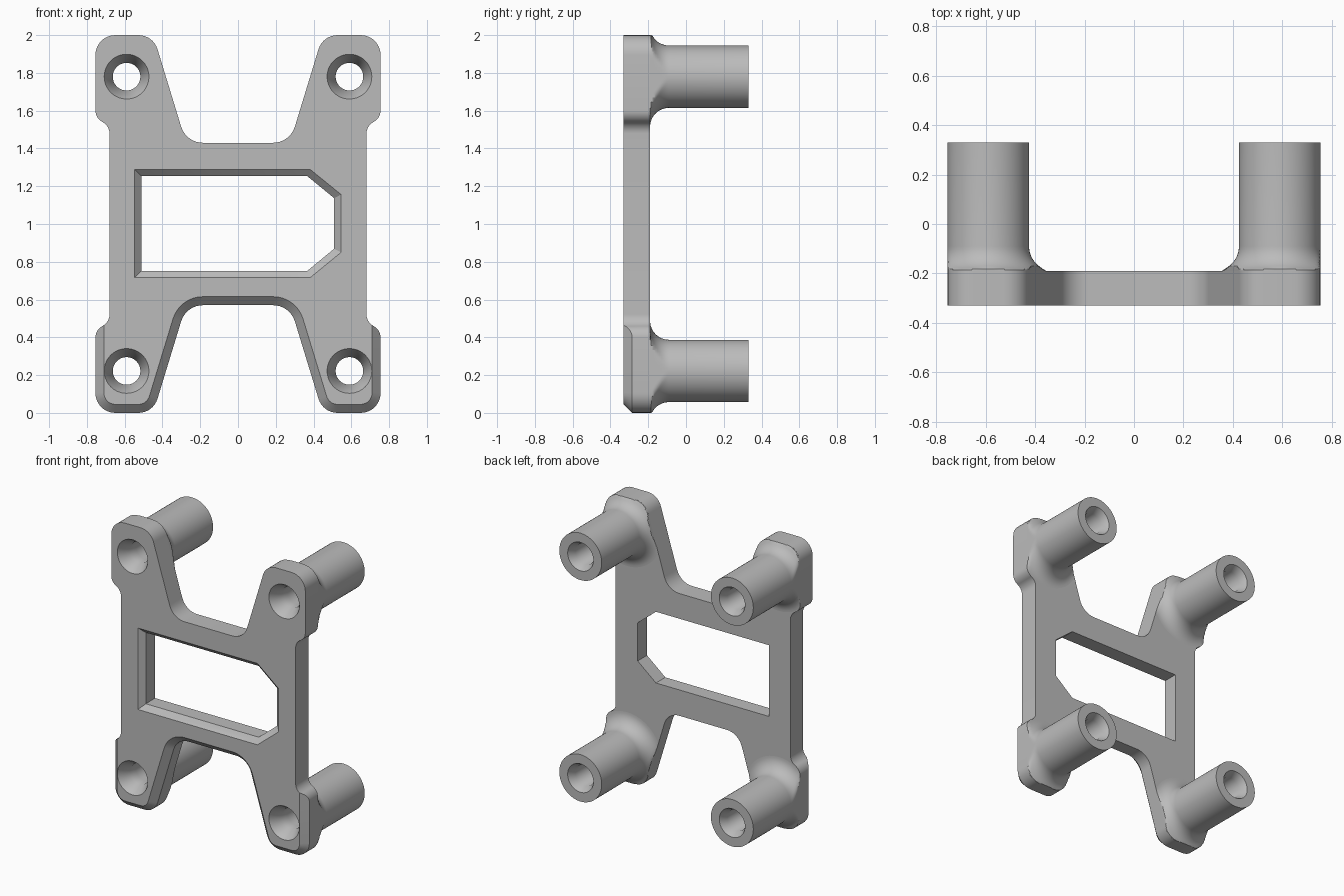
import bpy, bmesh, math
from mathutils import Vector

cube = bpy.data.objects.get("Cube")
if cube:
    bpy.data.objects.remove(cube, do_unlink=True)

FRONT, BACK, TIP = -0.33, -0.19, 0.33
POST_X, POST_R, BORE_R, FLARE = 0.59, 0.165, 0.073, 0.1
CHAMFER = 0.045
SEGMENTS = 64

gray = bpy.data.materials.new("plain gray")
gray.use_nodes = True
gray.diffuse_color = (0.5, 0.5, 0.5, 1)
gray.node_tree.nodes["Principled BSDF"].inputs["Base Color"].default_value = gray.diffuse_color


def make_object(name, bm):
    bmesh.ops.remove_doubles(bm, verts=bm.verts, dist=1e-5)
    bmesh.ops.recalc_face_normals(bm, faces=bm.faces)
    mesh = bpy.data.meshes.new(name)
    bm.to_mesh(mesh)
    bm.free()
    mesh.materials.append(gray)
    obj = bpy.data.objects.new(name, mesh)
    bpy.context.collection.objects.link(obj)
    return obj


def round_corners(corners, steps=8):
    """Closed 2D polygon with an arc at each (x, z, radius) corner."""
    points = []
    for i, (x, z, radius) in enumerate(corners):
        p = Vector((x, z))
        a = (Vector(corners[i - 1][:2]) - p).normalized()
        b = (Vector(corners[(i + 1) % len(corners)][:2]) - p).normalized()
        half = a.angle(b) / 2
        centre = p + (a + b).normalized() * radius / math.sin(half)
        start = p + a * radius / math.tan(half) - centre
        end = p + b * radius / math.tan(half) - centre
        sweep = start.angle(end)
        for k in range(steps + 1):
            t = k / steps
            arc = start * math.sin((1 - t) * sweep) + end * math.sin(t * sweep)
            points.append(centre + arc / math.sin(sweep))
    return points


def bridge(bm, rings, closed=True):
    n = len(rings[0])
    for lower, upper in zip(rings, rings[1:]):
        for i in range(n):
            j = (i + 1) % n
            bm.faces.new((lower[i], lower[j], upper[j], upper[i]))
    if closed:
        bm.faces.new(rings[0])
        bm.faces.new(rings[-1])


def ring(bm, points, y):
    return [bm.verts.new((p[0], y, p[1])) for p in points]


# Plate outline: one quarter, mirrored up-down and left-right
quarter = [(0.275, 1.43, 0.12), (0.449, 2, 0.105), (0.755, 2, 0.105),
           (0.755, 1.56, 0.07), (0.68, 1.52, 0.07)]
right_half = quarter + [(x, 2 - z, r) for x, z, r in reversed(quarter)]
outline = round_corners(right_half + [(-x, z, r) for x, z, r in reversed(right_half)])


def inset_vector(i):
    """Front chamfer offset, only along the lower edge."""
    p = outline[i]
    if p.y > 0.6:
        return Vector((0, 0))
    if abs(p.x) > 0.675 and p.y > 0.39:
        return Vector((-math.copysign(max(0, abs(p.x) - 0.755 + CHAMFER), p.x), 0))
    d1 = (p - outline[i - 1]).normalized()
    d2 = (outline[(i + 1) % len(outline)] - p).normalized()
    n1, n2 = Vector((d1.y, -d1.x)), Vector((d2.y, -d2.x))
    n = (n1 + n2).normalized()
    return n * CHAMFER / n.dot(n1)


# Plate body with chamfered lower front edge
bm = bmesh.new()
insets = [inset_vector(i) for i in range(len(outline))]
back = ring(bm, outline, BACK)
middle = [bm.verts.new((p.x, FRONT + min(v.length, CHAMFER), p.y)) for p, v in zip(outline, insets)]
front = ring(bm, [p + v for p, v in zip(outline, insets)], FRONT)
bridge(bm, [back, middle, front])
plate = make_object("mounting_plate", bm)

# Window cutter with a chamfered front rim
rim = [(-0.547, 0.716), (-0.547, 1.289), (0.382, 1.289),
       (0.546, 1.156), (0.546, 0.85), (0.382, 0.716)]
opening = [(-0.512, 0.752), (-0.512, 1.253), (0.367, 1.253),
           (0.509, 1.137), (0.509, 0.869), (0.367, 0.752)]
flared = [(2 * a[0] - b[0], 2 * a[1] - b[1]) for a, b in zip(rim, opening)]
bm = bmesh.new()
bridge(bm, [ring(bm, flared, FRONT - 0.036), ring(bm, opening, FRONT + 0.036),
            ring(bm, opening, 0)])
cutters = [make_object("window_cutter", bm)]


def circle(cx, cz, radius):
    """Circle points; radius may be a function of direction."""
    points = []
    for k in range(SEGMENTS):
        a = math.tau * k / SEGMENTS
        d = Vector((math.cos(a), math.sin(a)))
        r = radius(d) if callable(radius) else radius
        points.append(Vector((cx, cz)) + d * r)
    return points


def edge_distance(c, d):
    """Distance from c to the plate outline along d."""
    best = 9.0
    for i, q in enumerate(outline):
        p = outline[i - 1]
        e = q - p
        den = d.cross(e)
        if abs(den) < 1e-9:
            continue
        t, s = (p - c).cross(e) / den, (p - c).cross(d) / den
        if t > 0 and -1e-6 <= s <= 1 + 1e-6:
            best = min(best, t)
    return best


def make_post(name, cx, cz):
    """Hollow post whose flared base is trimmed to the plate outline."""
    c = Vector((cx, cz))
    bm = bmesh.new()
    rings = []
    for k in range(13):
        a = math.pi / 2 * k / 12
        flare = POST_R + FLARE * (1 - math.sin(a))
        trim = lambda d: max(POST_R, min(flare, edge_distance(c, d)))
        rings.append(ring(bm, circle(cx, cz, trim), BACK + FLARE * (1 - math.cos(a))))
    for r, y in ((POST_R, TIP), (0.1, TIP), (BORE_R, TIP - 0.05), (BORE_R, BACK)):
        rings.append(ring(bm, circle(cx, cz, r), y))
    bridge(bm, rings, closed=False)
    return make_object(name, bm)


# Posts and their countersunk screw holes
posts = []
for side, sx in (("left", 1), ("right", -1)):
    for level, cz in (("upper", 1.78), ("lower", 0.222)):
        cx = sx * POST_X
        posts.append(make_post(f"{level}_{side}_post", cx, cz))
        bm = bmesh.new()
        profile = ((0.124, FRONT - 0.01), (BORE_R, FRONT + 0.08), (BORE_R, 0))
        bridge(bm, [ring(bm, circle(cx, cz, r), y) for r, y in profile])
        cutters.append(make_object("hole_cutter", bm))

# Cut the openings
bpy.context.view_layer.objects.active = plate
for cutter in cutters:
    cutter.hide_render = True
    mod = plate.modifiers.new("cut", 'BOOLEAN')
    mod.operation = 'DIFFERENCE'
    mod.solver = 'EXACT'
    mod.object = cutter
    bpy.ops.object.modifier_apply(modifier=mod.name)
    bpy.data.objects.remove(cutter, do_unlink=True)

# Smooth shading with sharp creases
bpy.ops.object.select_all(action='DESELECT')
for obj in [plate] + posts:
    obj.select_set(True)
bpy.ops.object.shade_smooth_by_angle(angle=math.radians(30))
